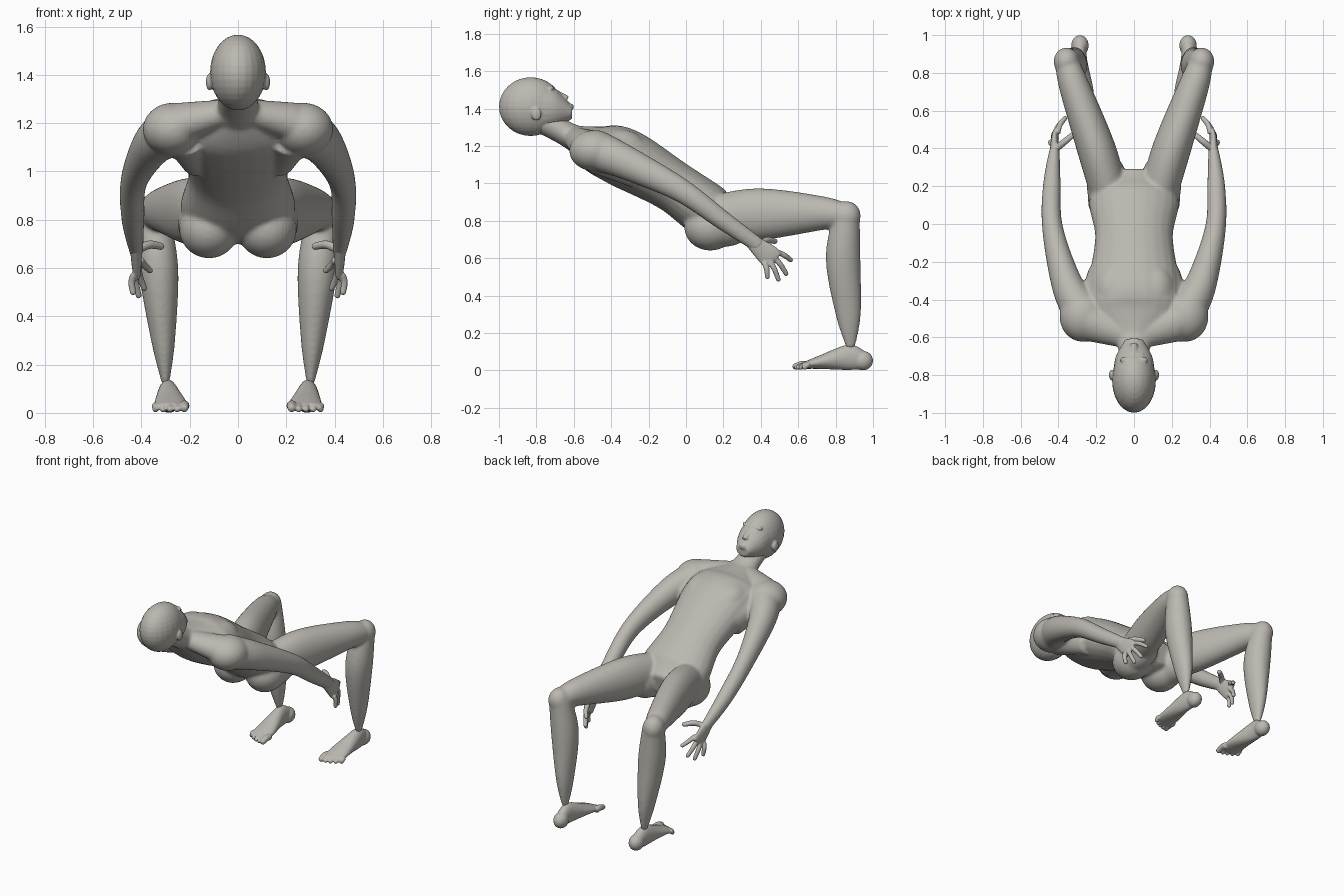
import bpy, bmesh, math
from mathutils import Vector, Matrix

if "Cube" in bpy.data.objects:
    bpy.data.objects.remove(bpy.data.objects["Cube"], do_unlink=True)

skin = bpy.data.materials.new("warm_grey")
skin.use_nodes = True
skin.diffuse_color = (0.5, 0.48, 0.44, 1)
skin.node_tree.nodes["Principled BSDF"].inputs["Base Color"].default_value = skin.diffuse_color


def catmull_rom(before, start, end, after, t):
    """One value on the smooth curve between start and end."""
    tangent_in = (end - before) / 2
    tangent_out = (after - start) / 2
    rise = end - start
    curve = 3 * rise - 2 * tangent_in - tangent_out
    twist = tangent_in + tangent_out - 2 * rise
    return start + t * (tangent_in + t * (curve + t * twist))


def resample(stations, steps=6):
    """Fill in smooth stations between the given ones."""
    padded = [stations[0], *stations, stations[-1]]
    smooth = []
    for window in zip(padded, padded[1:], padded[2:], padded[3:]):
        for step in range(steps):
            smooth.append([catmull_rom(*values, step / steps) for values in zip(*window)])
    return smooth + [stations[-1]]


def loft(bm, stations, axis=None, sides=24):
    """Closed tube of ellipses (x, y, z, half width, half depth); an axis keeps them parallel."""
    smooth = resample(stations)
    centres = [Vector(station[:3]) for station in smooth]
    rings = []
    for i, centre in enumerate(centres):
        ahead = centres[min(i + 1, len(centres) - 1)]
        behind = centres[max(i - 1, 0)]
        direction = Vector(axis) if axis else (ahead - behind).normalized()
        across = Vector((1, 0, 0))
        across = (across - direction * direction.x).normalized()
        up = direction.cross(across)
        width, depth = smooth[i][3:]
        angles = [math.tau * k / sides for k in range(sides)]
        rings.append([bm.verts.new(centre + across * width * math.cos(a) + up * depth * math.sin(a))
                      for a in angles])
    for ring, following in zip(rings, rings[1:]):
        for k in range(sides):
            bm.faces.new((ring[k - 1], ring[k], following[k], following[k - 1]))
    bm.faces.new(rings[0])
    bm.faces.new(rings[-1])


def ball(bm, centre, radii):
    """Ellipsoid used for rounded masses."""
    place = Matrix.Translation(centre) @ Matrix.Diagonal((*radii, 1))
    bmesh.ops.create_uvsphere(bm, u_segments=24, v_segments=16, radius=1, matrix=place)


def digit(bm, root, tip, radius, bend):
    """Finger or toe: a bent, tapering tube with a round tip."""
    middle = (root + tip) / 2 + Vector(bend)
    end = radius * 0.85
    loft(bm, [(*root, radius, radius), (*middle, radius, radius), (*tip, end, end)], sides=12)
    ball(bm, tip, (end, end, end))


def add_mirrored_side(bm):
    """Copy everything built so far to the other side."""
    copy = bmesh.ops.duplicate(bm, geom=[*bm.verts, *bm.edges, *bm.faces])["geom"]
    copied = [item for item in copy if isinstance(item, bmesh.types.BMVert)]
    bmesh.ops.scale(bm, vec=(-1, 1, 1), verts=copied)


def finish(bm, name, voxel_size, iterations):
    """Fuse the overlapping volumes into one smooth skin."""
    bmesh.ops.recalc_face_normals(bm, faces=bm.faces)
    mesh = bpy.data.meshes.new(name)
    bm.to_mesh(mesh)
    bm.free()
    mesh.materials.append(skin)
    part = bpy.data.objects.new(name, mesh)
    bpy.context.collection.objects.link(part)
    fuse = part.modifiers.new("fuse", 'REMESH')
    fuse.mode = 'VOXEL'
    fuse.voxel_size = voxel_size
    fuse.use_smooth_shade = True
    soften = part.modifiers.new("soften", 'SMOOTH')
    soften.iterations = iterations


def build_arm(bm):
    # Shoulder slope and shoulder cap
    loft(bm, [(.04, -.59, 1.245, .07, .055), (.25, -.51, 1.195, .11, .09)], axis=(1, 0.01, 0))
    ball(bm, centre=(.27, -.49, 1.175), radii=(.125, .135, .11))
    # Side of the back, reaching into the armpit
    loft(bm, [(.22, -.5, 1.16, .1, .1), (.17, -.25, 1.07, .07, .1)])
    # Upper arm, elbow and forearm
    loft(bm, [(.26, -.48, 1.175, .11, .11), (.35, -.33, 1.115, .085, .092), (.43, -.03, .965, .056, .065),
              (.435, .2, .8, .048, .052), (.42, .4, .66, .027, .04)])


def build_hand(bm):
    # Wrist and palm
    loft(bm, [(.423, .34, .7, .026, .036), (.42, .44, .615, .02, .06), (.416, .47, .585, .014, .055)])
    # Fingers spread from the index to the little finger, the middle ones longest
    index_root, little_root = Vector((.405, .48, .635)), Vector((.43, .42, .575))
    index_tip, little_tip = Vector((.365, .56, .59)), Vector((.435, .435, .5))
    extra_length = Vector((0, .02, -.05))
    for finger in range(4):
        t = finger / 3
        digit(bm, index_root.lerp(little_root, t),
              index_tip.lerp(little_tip, t) + extra_length * math.sin(math.pi * t),
              radius=.015, bend=(.008, .004, .004))
    # Thumb
    digit(bm, Vector((.41, .4, .68)), Vector((.32, .475, .69)), radius=.018, bend=(0, 0, .012))


def build_leg(bm):
    # Buttock, hip and thigh
    ball(bm, centre=(.12, .13, .765), radii=(.125, .14, .125))
    ball(bm, centre=(.14, .2, .79), radii=(.11, .17, .13))
    loft(bm, [(.13, .16, .82, .1, .12), (.2, .4, .835, .102, .139), (.32, .74, .84, .08, .089),
              (.36, .87, .82, .06, .06)])
    # Knee
    ball(bm, centre=(.358, .86, .825), radii=(.068, .075, .08))
    # Shin, narrowing sharply at the ankle
    loft(bm, [(.355, .86, .83, .068, .07), (.33, .84, .6, .083, .093), (.31, .868, .3, .05, .068),
              (.3, .88, .12, .016, .024)])


def build_face_side(bm):
    # Ear, brow and eye
    ball(bm, centre=(.119, -.8, 1.37), radii=(.014, .027, .035))
    ball(bm, centre=(.04, -.72, 1.508), radii=(.035, .016, .012))
    ball(bm, centre=(.036, -.695, 1.483), radii=(.017, .01, .012))


def build_head(bm):
    # Skull, then the face narrowing to the chin
    ball(bm, centre=(0, -.83, 1.41), radii=(.116, .17, .157))
    loft(bm, [(0, -.8, 1.41, .112, .152), (0, -.7, 1.4, .096, .108), (0, -.61, 1.38, .045, .036)],
         axis=(0, 1, 0))
    # Nose and lips
    loft(bm, [(0, -.7, 1.49, .012, .014), (0, -.635, 1.45, .02, .018)])
    for lip_height in (1.417, 1.402):
        ball(bm, centre=(0, -.61, lip_height), radii=(.026, .01, .007))


def build_torso(bm):
    # Neck
    loft(bm, [(0, -.8, 1.35, .08, .07), (0, -.65, 1.27, .085, .066), (0, -.54, 1.21, .12, .08)])
    # Ribcage, waist and pelvis along the leaning spine
    loft(bm, [(0, -.61, 1.255, .09, .06), (0, -.48, 1.185, .24, .13), (0, -.33, 1.135, .245, .16),
              (0, -.07, .985, .206, .139), (0, .14, .84, .235, .143), (0, .28, .8, .1, .07)])


# Body: paired limbs first, then the trunk on the centre line
body = bmesh.new()
build_arm(body)
build_leg(body)
ball(body, centre=(.11, -.36, 1.18), radii=(.11, .15, .11))  # chest
add_mirrored_side(body)
build_torso(body)
finish(body, "body", voxel_size=.008, iterations=18)

head = bmesh.new()
build_face_side(head)
add_mirrored_side(head)
build_head(head)
finish(head, "head", voxel_size=.006, iterations=4)


def build_foot(bm):
    # Sole, instep and rounded heel
    ball(bm, centre=(.286, .945, .052), radii=(.046, .055, .052))
    loft(bm, [(.286, .96, .055, .035, .045), (.29, .87, .07, .042, .068),
              (.28, .71, .043, .066, .035), (.28, .62, .024, .068, .016)], axis=(0, 1, 0))
    # Toes, the big one on the inner side
    for toe in range(5):
        radius = .015 if toe else .021
        root = Vector((.222 + .03 * toe, .66, .028))
        tip = Vector((root.x, .587 + .003 * toe ** 2, radius))
        digit(bm, root, tip, radius, bend=(0, 0, .006))


# Hands and feet
for side_name, side in (("left", 1), ("right", -1)):
    for part_name, build in (("hand", build_hand), ("foot", build_foot)):
        extremity = bmesh.new()
        build(extremity)
        bmesh.ops.scale(extremity, vec=(side, 1, 1), verts=extremity.verts)
        finish(extremity, f"{side_name}_{part_name}", voxel_size=.005, iterations=3)
